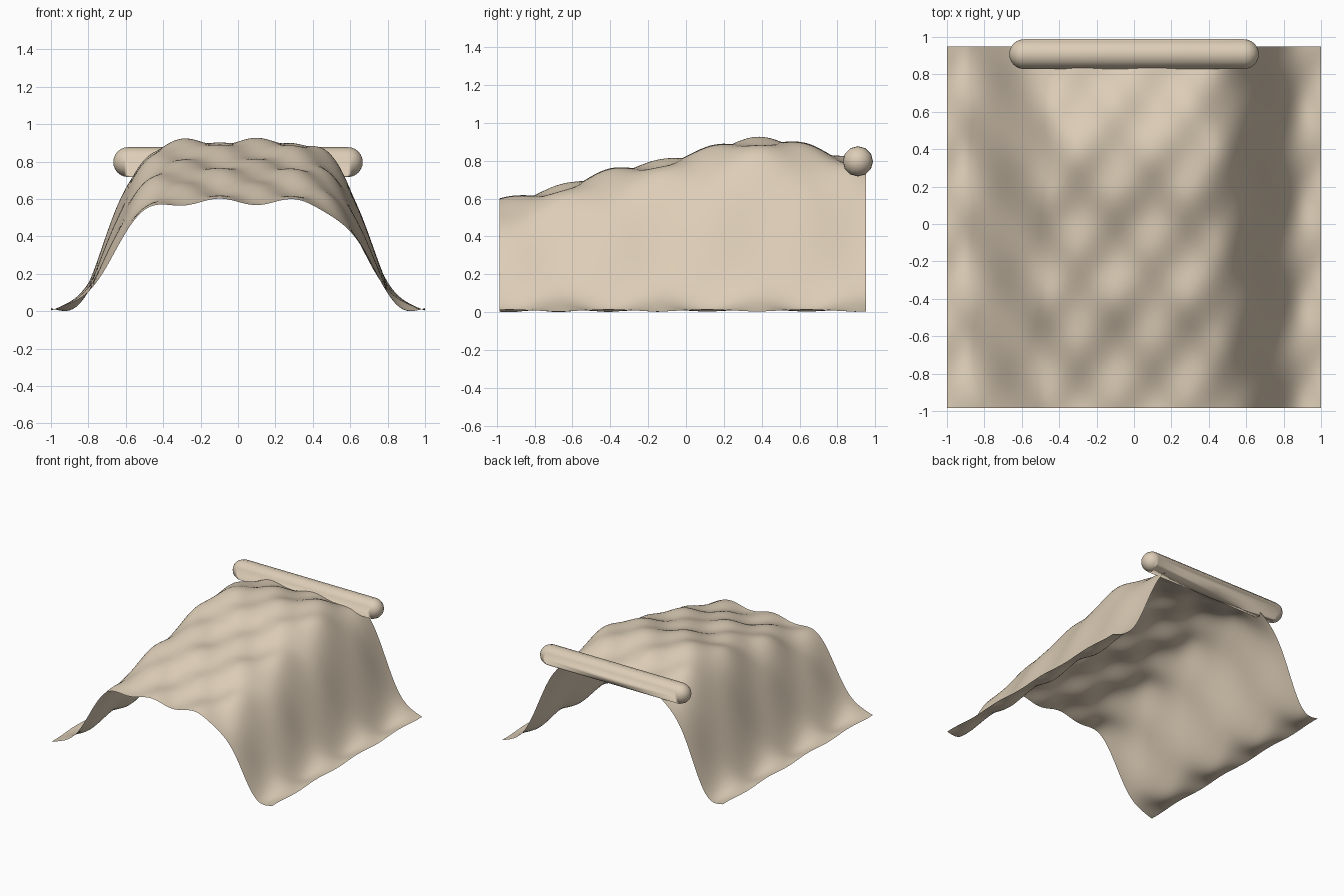
import bpy, bmesh, math
from mathutils import Matrix

cube = bpy.data.objects.get("Cube")
if cube:
    bpy.data.objects.remove(cube, do_unlink=True)

linen = bpy.data.materials.new("warm_linen")
linen.use_nodes = True
COLOUR = (0.72, 0.61, 0.47, 1)
linen.diffuse_color = COLOUR
linen.node_tree.nodes["Principled BSDF"].inputs["Base Color"].default_value = COLOUR


def finish(bm, name):
    """Turn a bmesh into a smooth-shaded object."""
    mesh = bpy.data.meshes.new(name)
    bmesh.ops.recalc_face_normals(bm, faces=bm.faces)
    bm.to_mesh(mesh)
    bm.free()
    mesh.materials.append(linen)
    for poly in mesh.polygons:
        poly.use_smooth = True
    obj = bpy.data.objects.new(name, mesh)
    bpy.context.collection.objects.link(obj)
    return obj


# Height of the cloth's ridge, every 0.2 from front to back
RIDGE = [0.555, 0.573, 0.608, 0.665, 0.73, 0.765, 0.81,
         0.87, 0.897, 0.872, 0.81, 0.755, 0.71]


def ridge_height(y):
    """Smooth curve through the ridge heights."""
    t = (y + 1) / 0.2
    i = min(int(t), len(RIDGE) - 4)
    f = t - i
    a, b, c, d = RIDGE[i:i + 4]
    return b + 0.5 * f * (c - a + f * (2*a - 5*b + 4*c - d + f * (3*(b - c) + d - a)))


def cloth_height(x, y):
    drape = math.exp(-(abs(x) / 0.722) ** 6)
    ripple = -0.021 * math.sin(16 * x) * math.sin(12 * (y + 0.0175))
    return 0.011 + ridge_height(y) * drape + ripple


# Draped cloth: one thin sheet
bm = bmesh.new()
bmesh.ops.create_grid(bm, x_segments=100, y_segments=100, size=1)
for v in bm.verts:
    v.co.y = v.co.y * 0.9675 - 0.0175
    v.co.z = cloth_height(v.co.x, v.co.y)
lowest = min(v.co.z for v in bm.verts)
for v in bm.verts:
    v.co.z -= lowest
cloth = finish(bm, "draped_cloth")
# The open sheet should face upward
if cloth.data.polygons[0].normal.z < 0:
    cloth.data.flip_normals()

# Round-ended bar at the back: a sphere stretched apart at its middle
RADIUS = 0.08
bm = bmesh.new()
bmesh.ops.create_uvsphere(bm, u_segments=12, v_segments=12, radius=RADIUS)
bmesh.ops.rotate(bm, verts=bm.verts, matrix=Matrix.Rotation(math.pi / 2, 3, 'Y'))
cut = bmesh.ops.bisect_plane(bm, geom=bm.verts[:] + bm.edges[:] + bm.faces[:],
                             plane_co=(0, 0, 0), plane_no=(1, 0, 0), clear_inner=True)
rim = [e for e in bm.edges if e.is_boundary]
extruded = bmesh.ops.extrude_edge_only(bm, edges=rim)["geom"]
moved = {g for g in extruded if isinstance(g, bmesh.types.BMVert)}
for v in bm.verts:
    if v in moved:
        v.co.x = 0
    else:
        v.co.x += 0.667 - RADIUS
bar = finish(bm, "back_bar")
bar.location = (0, 0.908, 0.797)
mirror = bar.modifiers.new("mirror", 'MIRROR')
mirror.use_axis = (True, False, False)
